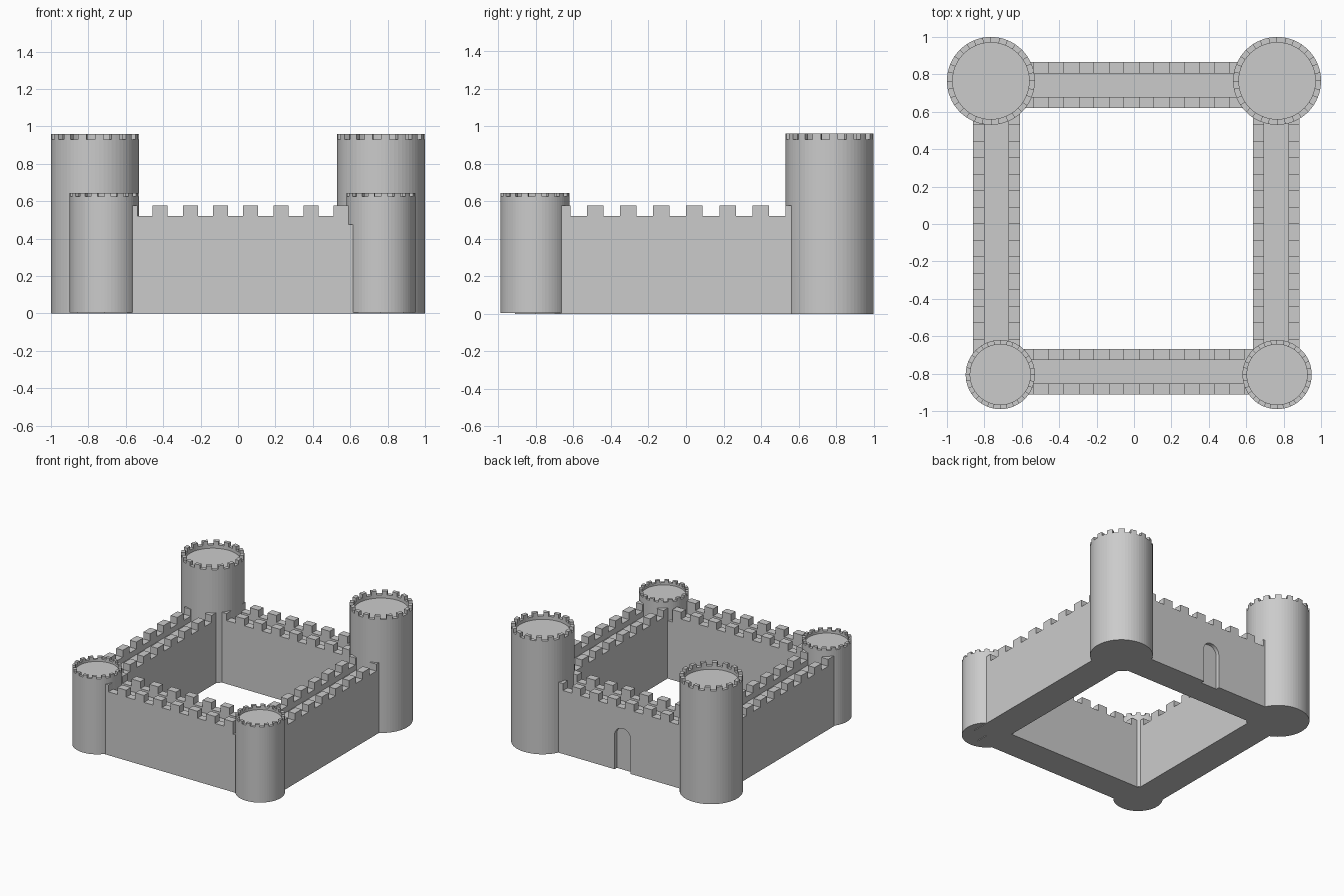
import bpy, bmesh
from math import sin, cos, pi
from mathutils import Vector

default = bpy.data.objects.get("Cube")
if default:
    bpy.data.objects.remove(default, do_unlink=True)

stone = bpy.data.materials.new("grey stone")
stone.use_nodes = True
GREY = (0.6, 0.6, 0.6, 1)
stone.diffuse_color = GREY
stone.node_tree.nodes["Principled BSDF"].inputs["Base Color"].default_value = GREY

WALK, SILL, MERLON = 0.475, 0.52, 0.577   # wall walk, crenel and merlon heights
PARAPET = 0.06                            # parapet thickness
TOOTH_COUNT = 8


def finish(name, bm):
    bmesh.ops.recalc_face_normals(bm, faces=bm.faces[:])
    mesh = bpy.data.meshes.new(name)
    bm.to_mesh(mesh)
    bm.free()
    mesh.materials.append(stone)
    obj = bpy.data.objects.new(name, mesh)
    bpy.context.collection.objects.link(obj)
    return obj


def extrude_profile(name, outline, axis, start, end):
    """Extrude a (length, height) outline across a wall running along the axis."""
    bm = bmesh.new()
    place = (lambda u, z: (u, start, z)) if axis == "x" else (lambda u, z: (start, u, z))
    face = bm.faces.new([bm.verts.new(place(u, z)) for u, z in outline])
    grown = bmesh.ops.extrude_face_region(bm, geom=[face], use_keep_orig=True)
    depth = end - start
    shift = Vector((0, depth, 0) if axis == "x" else (depth, 0, 0))
    bmesh.ops.translate(bm, vec=shift,
                        verts=[g for g in grown["geom"] if isinstance(g, bmesh.types.BMVert)])
    return finish(name, bm)


def rectangle(u0, u1, z0, z1):
    return [(u0, z0), (u1, z0), (u1, z1), (u0, z1)]


def crenellation(u0, u1):
    """Outline of a parapet with merlons at both ends."""
    step = (u1 - u0) / (2 * TOOTH_COUNT - 1)
    points = [(u1, WALK), (u0, WALK)]
    for i in range(2 * TOOTH_COUNT - 1):
        z = SILL if i % 2 else MERLON
        points += [(u0 + i * step, z), (u0 + (i + 1) * step, z)]
    return points


def tower(name, x, y, radius, base, top):
    """Round tower with a sunken floor and a ring of merlons."""
    segments, inner = 64, radius * 0.87
    height = top - base
    notch, floor = top - height * 0.032, top - height * 0.06
    bm = bmesh.new()

    def ring(r, z):
        return [bm.verts.new((x + r * cos(2 * pi * i / segments),
                              y + r * sin(2 * pi * i / segments), z)) for i in range(segments)]

    rings = [ring(radius, base), ring(radius, notch), ring(inner, notch), ring(inner, floor)]
    rim = []
    for level, (low, high) in enumerate(zip(rings, rings[1:])):
        for i in range(segments):
            j = (i + 1) % segments
            face = bm.faces.new((low[i], low[j], high[j], high[i]))
            if level == 1 and i % 4 < 2:
                rim.append(face)
    bm.faces.new(rings[0])
    bm.faces.new(rings[-1])
    bmesh.ops.recalc_face_normals(bm, faces=bm.faces[:])
    grown = bmesh.ops.extrude_face_region(bm, geom=rim)
    bmesh.ops.translate(bm, vec=(0, 0, top - notch),
                        verts=[g for g in grown["geom"] if isinstance(g, bmesh.types.BMVert)])
    bmesh.ops.delete(bm, geom=[f for f in rim if f.is_valid], context="FACES_ONLY")
    return finish(name, bm)


# Corner towers: tall pair at the back, short pair in front
tower("back_right_tower", -0.765, 0.765, 0.235, 0, 0.96)
tower("back_left_tower", 0.765, 0.765, 0.235, 0, 0.96)
tower("front_right_tower", -0.715, -0.805, 0.185, 0.005, 0.645)
tower("front_left_tower", 0.765, -0.805, 0.185, 0.005, 0.645)

# Back wall: plain core, with an outer skin notched by the arched doorway
RECESS, DOOR_X, DOOR_R, SPRING = 0.03, -0.03, 0.073, 0.28
BACK = 0.865
arch = [(DOOR_X - DOOR_R * cos(pi * i / 16), SPRING + DOOR_R * sin(pi * i / 16))
        for i in range(17)]
skin = [(-0.765, 0), (DOOR_X - DOOR_R, 0)] + arch + [
    (DOOR_X + DOOR_R, 0), (0.765, 0), (0.765, WALK), (-0.765, WALK)]
extrude_profile("back_wall_skin", skin, "x", BACK - RECESS, BACK)

# Curtain walls: name, axis, length range, thickness range, parapet range
walls = [
    ("front_wall", "x", (-0.715, 0.765), (-0.912, -0.668), (-0.618, 0.592)),
    ("back_wall", "x", (-0.765, 0.765), (0.62, BACK), (-0.618, 0.592)),
    ("right_wall", "y", (-0.805, 0.765), (-0.86, -0.61), (-0.704, 0.618)),
    ("left_wall", "y", (-0.805, 0.765), (0.635, 0.885), (-0.704, 0.618)),
]
for name, axis, length, (near, far), teeth in walls:
    core_far = far - RECESS if name == "back_wall" else far
    extrude_profile(name, rectangle(*length, 0, WALK), axis, near, core_far)
    for side, edge in (("near", near), ("far", far - PARAPET)):
        extrude_profile(f"{name}_{side}_parapet", crenellation(*teeth), axis, edge, edge + PARAPET)
